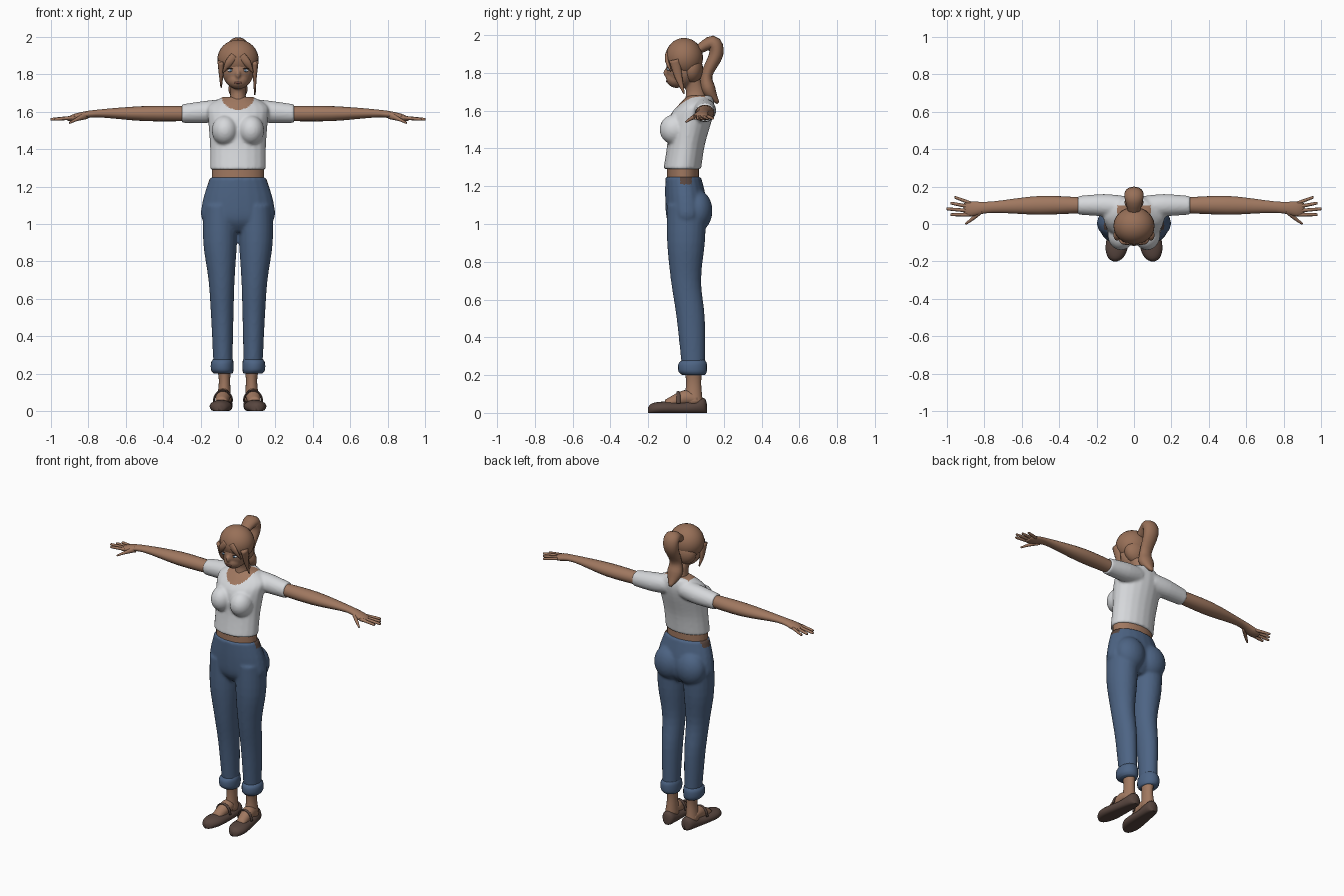
import bpy, bmesh
from math import sin, cos, pi
from mathutils import Vector

old = bpy.data.objects.get("Cube")
if old:
    bpy.data.objects.remove(old)


def paint(name, hexcode):
    """Make a flat material from an sRGB hex colour."""
    channels = [value / 255 for value in bytes.fromhex(hexcode)]
    colour = [((c + .055) / 1.055) ** 2.4 for c in channels] + [1]
    material = bpy.data.materials.new(name)
    material.use_nodes = True
    material.diffuse_color = colour
    shader = material.node_tree.nodes["Principled BSDF"]
    shader.inputs["Base Color"].default_value = colour
    return material


SKIN = paint("skin", "A07860")
HAIR = paint("hair", "987058")
WHITE = paint("shirt white", "D6D8DB")
DENIM = paint("denim blue", "4D6484")
LEATHER = paint("dark leather", "58463F")
IRIS = paint("eye blue", "5C7C98")
LASH = paint("lash brown", "3C2C28")
LIP = paint("lip", "8E5C50")

X, Y, Z = Vector((1, 0, 0)), Vector((0, 1, 0)), Vector((0, 0, 1))
FRAMES = {"x": (Y, Z), "y": (X, Z), "z": (X, Y)}
BOTH = (("left", 1), ("right", -1))


def finish(name, bm, material):
    bmesh.ops.recalc_face_normals(bm, faces=bm.faces)
    for face in bm.faces:
        face.smooth = True
    mesh = bpy.data.meshes.new(name)
    bm.to_mesh(mesh)
    bm.free()
    mesh.materials.append(material)
    ob = bpy.data.objects.new(name, mesh)
    bpy.context.collection.objects.link(ob)
    return ob


def spline(points, steps=4):
    """Catmull-Rom resampling of ring tuples."""
    points = [Vector(p) for p in points]
    padded = [points[0]] + points + [points[-1]]
    out = []
    for a, b, c, d in zip(padded, padded[1:], padded[2:], padded[3:]):
        for k in range(steps):
            t = k / steps
            out.append(b + (c - a) * t / 2 + (a * 2 - b * 5 + c * 4 - d) * t * t / 2
                       + (b * 3 - a - c * 3 + d) * t ** 3 / 2)
    return out + [points[-1]]


def loft(name, material, points, axis="z", side=1, sides=20, ref=X):
    """Skin elliptical rings (x, y, z, a, b); axis 'path' follows the tangent."""
    rows = spline(points)
    bm = bmesh.new()
    rings = []
    for i, row in enumerate(rows):
        if axis == "path":
            ahead, behind = rows[min(i + 1, len(rows) - 1)], rows[max(i - 1, 0)]
            tangent = Vector((ahead - behind)[:3]).normalized()
            v = tangent.cross(ref).normalized()
            u = v.cross(tangent)
        else:
            u, v = FRAMES[axis]
        ring = []
        for k in range(sides):
            angle = 2 * pi * k / sides
            p = Vector(row[:3]) + u * row[3] * cos(angle) + v * row[4] * sin(angle)
            ring.append(bm.verts.new((p.x * side, p.y, p.z)))
        rings.append(ring)
    for lower, upper in zip(rings, rings[1:]):
        for k in range(sides):
            j = (k + 1) % sides
            bm.faces.new((lower[k], lower[j], upper[j], upper[k]))
    bm.faces.new(rings[0])
    bm.faces.new(rings[-1])
    return finish(name, bm, material)


def middle(half_width):
    return 0


def leg_middle(half_width):
    """Wider leg sections sit further out."""
    return .06 + .4 * half_width


def stack(rows, centre=middle):
    """Rows of (z, half width, front y, back y) to loft rings."""
    return [(centre(w), (front + back) / 2, z, w, (back - front) / 2)
            for z, w, front, back in rows]


def ball(name, material, location, size):
    bm = bmesh.new()
    bmesh.ops.create_uvsphere(bm, u_segments=24, v_segments=16, radius=1)
    for v in bm.verts:
        v.co = v.co * Vector(size) + Vector(location)
    return finish(name, bm, material)


def join(name, parts):
    bpy.ops.object.select_all(action="DESELECT")
    for part in parts:
        part.select_set(True)
    bpy.context.view_layer.objects.active = parts[0]
    bpy.ops.object.join()
    parts[0].name = name
    return parts[0]


def fuse(name, parts, voxel, *materials):
    """Blend overlapping pieces into one smooth surface."""
    ob = join(name, parts)
    blend = ob.modifiers.new("blend", "REMESH")
    blend.mode, blend.voxel_size, blend.use_smooth_shade = "VOXEL", voxel, True
    soften = ob.modifiers.new("soften", "SMOOTH")
    soften.iterations = 5
    for modifier in ("blend", "soften"):
        bpy.ops.object.modifier_apply(modifier=modifier)
    ob.data.materials.clear()
    for material in materials:
        ob.data.materials.append(material)
    return ob


# Shirt: torso, bust and sleeves, with a scooped neckline
shirt = [loft("torso", WHITE, stack([
    (1.29, .15, -.12, .08), (1.42, .15, -.1, .1), (1.56, .16, -.09, .14),
    (1.63, .16, -.04, .15), (1.68, .08, .01, .14)]))]
for name, s in BOTH:
    shirt.append(ball("bust", WHITE, (s * .07, -.06, 1.5), (.07, .08, .08)))
    shirt.append(loft("sleeve", WHITE, [
        (.05, .09, 1.61, .06, .06), (.16, .1, 1.6, .06, .06), (.3, .1, 1.59, .05, .05)],
        "x", s))
shirt = fuse("shirt", shirt, .008, WHITE, SKIN)
for face in shirt.data.polygons:
    c = face.center
    inside = (c.x / .09) ** 2 + ((c.z - 1.69) / .08) ** 2 < 1
    face.material_index = int(inside and c.y < .1)

# Bare waist
loft("waist", SKIN, stack([(1.2, .14, -.1, .07), (1.32, .14, -.1, .07)]))

# Jeans: hips, seat and legs, with dark patches at the sides of the waist
jeans = [loft("hips", DENIM, stack([
    (.96, .08, -.06, .07), (1.02, .19, -.1, .11), (1.12, .19, -.11, .11),
    (1.25, .15, -.11, .08)]))]
for name, s in BOTH:
    jeans.append(ball("seat", DENIM, (s * .08, .06, 1.07), (.1, .08, .11)))
    jeans.append(loft("leg", DENIM, stack([
        (1.1, .09, -.1, .11), (.9, .09, -.1, .1), (.7, .07, -.08, .08),
        (.5, .06, -.05, .1), (.22, .05, -.02, .1)], leg_middle), "z", s))
jeans = fuse("jeans", jeans, .009, DENIM, LEATHER)
for face in jeans.data.polygons:
    c = face.center
    face.material_index = int(c.z > 1.21 and abs(c.x) > .1 and abs(c.y) < .03)

for name, s in BOTH:
    # Rolled cuff
    loft(name + "_cuff", DENIM, stack([
        (.2, .05, -.02, .1), (.22, .06, -.04, .11), (.26, .06, -.04, .11),
        (.28, .05, -.02, .1)], leg_middle), "z", s)
    # Ankle and instep
    join(name + "_foot", [
        loft("ankle", SKIN, stack([
            (.05, .04, -.01, .09), (.16, .03, 0, .08), (.25, .04, -.01, .09)],
            leg_middle), "z", s),
        loft("instep", SKIN, [
            (.08, .06, .07, .03, .03), (.08, -.01, .08, .04, .04), (.09, -.11, .04, .03, .03)],
            "y", s)])
    # Flat shoe, turned out toward the toe, as (y, half width, height)
    outline = [(.11, .01, .06), (.09, .04, .09), (0, .05, .07), (-.12, .06, .07),
               (-.18, .04, .06), (-.2, .01, .04)]
    shoe = loft(name + "_shoe", LEATHER,
                [(.08 - y / 10, y, h / 2, w, h / 2) for y, w, h in outline], "y", s)
    for v in shoe.data.vertices:
        v.co.z = max(v.co.z - .01, 0)
    # Arched strap
    arch = [pi * k / 6 for k in range(7)]
    loft(name + "_strap", LEATHER,
         [(.08 + .05 * cos(a), -.04, .05 + .06 * sin(a), .01, .005) for a in arch],
         "path", s, ref=Y)
    # Arm, palm, fanned fingers and thumb
    arm = [loft("arm", SKIN, [
        (.25, .1, 1.59, .04, .04), (.5, .1, 1.59, .05, .04), (.76, .09, 1.59, .03, .02),
        (.87, .08, 1.57, .04, .02), (.91, .08, 1.56, .03, .01)], "x", s)]
    for i in range(4):
        base, tip, reach = .05 + .02 * i, .05 + .03 * i, 1 - .02 * abs(i - 1)
        arm.append(loft("finger", SKIN, [
            (.87, base, 1.57, .01, .01), (reach - .01, tip, 1.56, .008, .008),
            (reach, tip, 1.56, .003, .003)], "x", s, sides=10))
    arm.append(loft("thumb", SKIN, [
        (.81, .07, 1.58, .02, .01), (.86, .03, 1.56, .01, .01), (.9, 0, 1.54, .005, .005)],
        "path", s, sides=10, ref=Z))
    join(name + "_arm", arm)

# Head: skull, jaw, nose and neck
fuse("head", [
    ball("skull", SKIN, (0, -.02, 1.82), (.085, .085, .1)),
    ball("jaw", SKIN, (0, -.05, 1.77), (.06, .055, .05)),
    ball("nose", SKIN, (0, -.1, 1.8), (.015, .02, .025)),
    loft("neck", SKIN, stack([(1.6, .06, -.02, .12), (1.7, .04, 0, .1),
                              (1.78, .05, -.03, .07)]))], .006, SKIN)
ball("mouth", LIP, (0, -.1, 1.755), (.02, .006, .006))
for name, s in BOTH:
    ball(name + "_eye", WHITE, (s * .04, -.09, 1.82), (.016, .01, .008))
    ball(name + "_iris", IRIS, (s * .04, -.09, 1.82), (.009, .013, .008))
    ball(name + "_lash", LASH, (s * .04, -.09, 1.83), (.02, .012, .003))

# Hair: cap, nape, swept fringe and side locks
ball("hair_cap", HAIR, (0, -.01, 1.88), (.11, .1, .105))
ball("hair_nape", HAIR, (0, .03, 1.82), (.09, .06, .08))
for name, s in BOTH:
    join(name + "_locks", [
        loft("fringe", HAIR, [
            (.02, -.1, 1.9, .02, .01), (.05, -.1, 1.86, .02, .01), (.08, -.08, 1.81, .004, .004)],
            "path", s, sides=12),
        loft("side_lock", HAIR, [
            (.09, -.06, 1.87, .02, .03), (.09, -.04, 1.78, .01, .02),
            (.09, -.01, 1.71 - .02 * s, .004, .004)], "path", s, sides=12)])

# Ponytail looping up, down to the nape and fanning out, as (y, z, radius)
tail = [(.06, 1.92, .03), (.14, 1.96, .05), (.16, 1.9, .05), (.11, 1.79, .04),
        (.12, 1.71, .05), (.17, 1.64, .01)]
loft("ponytail", HAIR, [(0, y, z, r, r * .75) for y, z, r in tail], "path")
